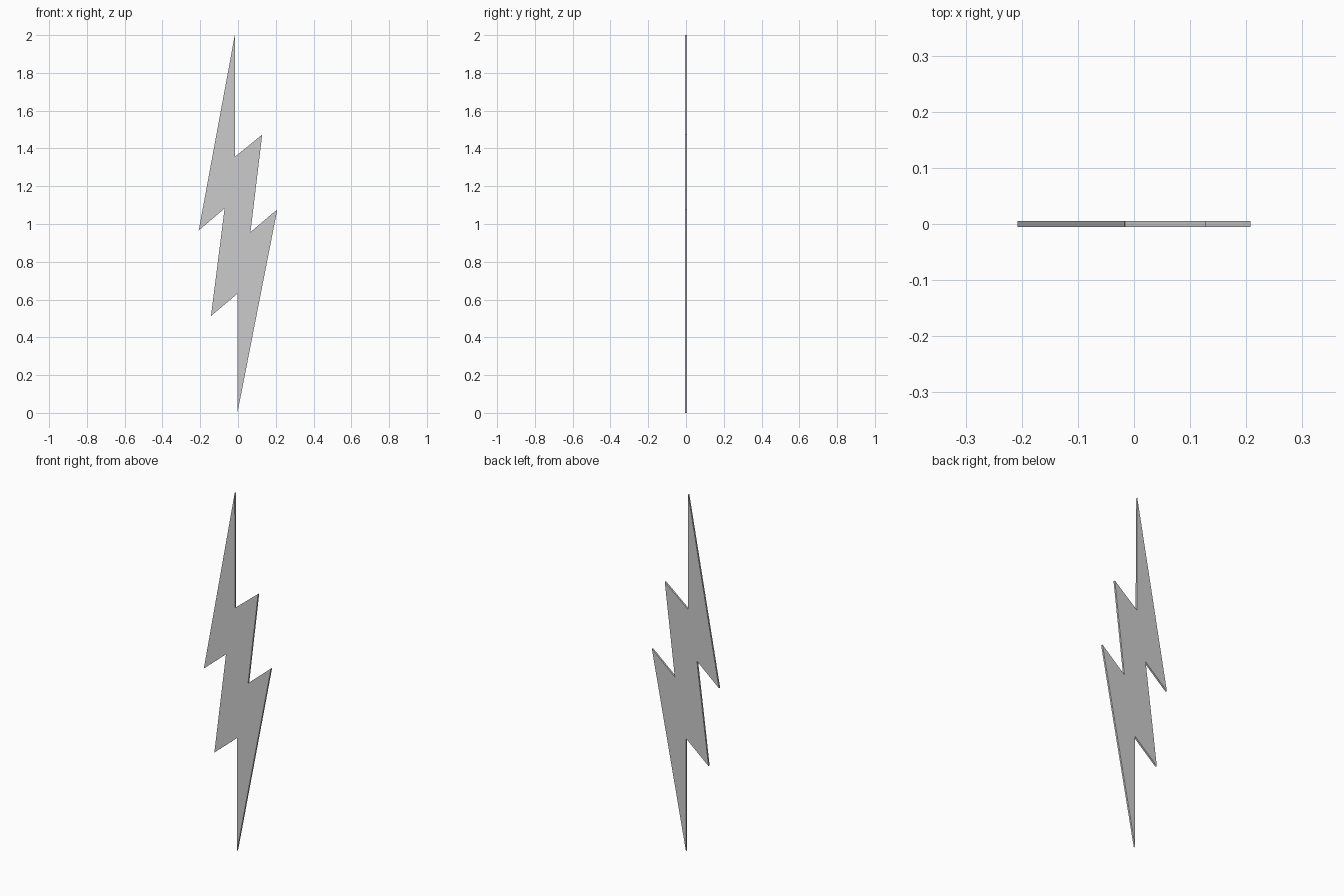
import bpy, bmesh

if "Cube" in bpy.data.objects:
    bpy.data.objects.remove(bpy.data.objects["Cube"])

THICKNESS = 0.01

# Zigzag outline (x, z), clockwise from the upper tip as seen from the front
OUTLINE = [
    (-0.017, 2.0), (-0.015, 1.357), (0.128, 1.473), (0.066, 0.957),
    (0.208, 1.077), (-0.003, 0.0), (-0.002, 0.632), (-0.143, 0.513),
    (-0.071, 1.082), (-0.208, 0.966),
]

# Flat lightning bolt plate, extruded from front to back
bm = bmesh.new()
front = bm.faces.new([bm.verts.new((x, -THICKNESS / 2, z)) for x, z in OUTLINE])
extruded = bmesh.ops.extrude_face_region(bm, geom=[front], use_keep_orig=True)
back_verts = [g for g in extruded["geom"] if isinstance(g, bmesh.types.BMVert)]
bmesh.ops.translate(bm, verts=back_verts, vec=(0, THICKNESS, 0))
bmesh.ops.recalc_face_normals(bm, faces=bm.faces[:])

mesh = bpy.data.meshes.new("lightning_bolt")
bm.to_mesh(mesh)
bm.free()
bolt = bpy.data.objects.new("lightning_bolt", mesh)
bpy.context.collection.objects.link(bolt)
